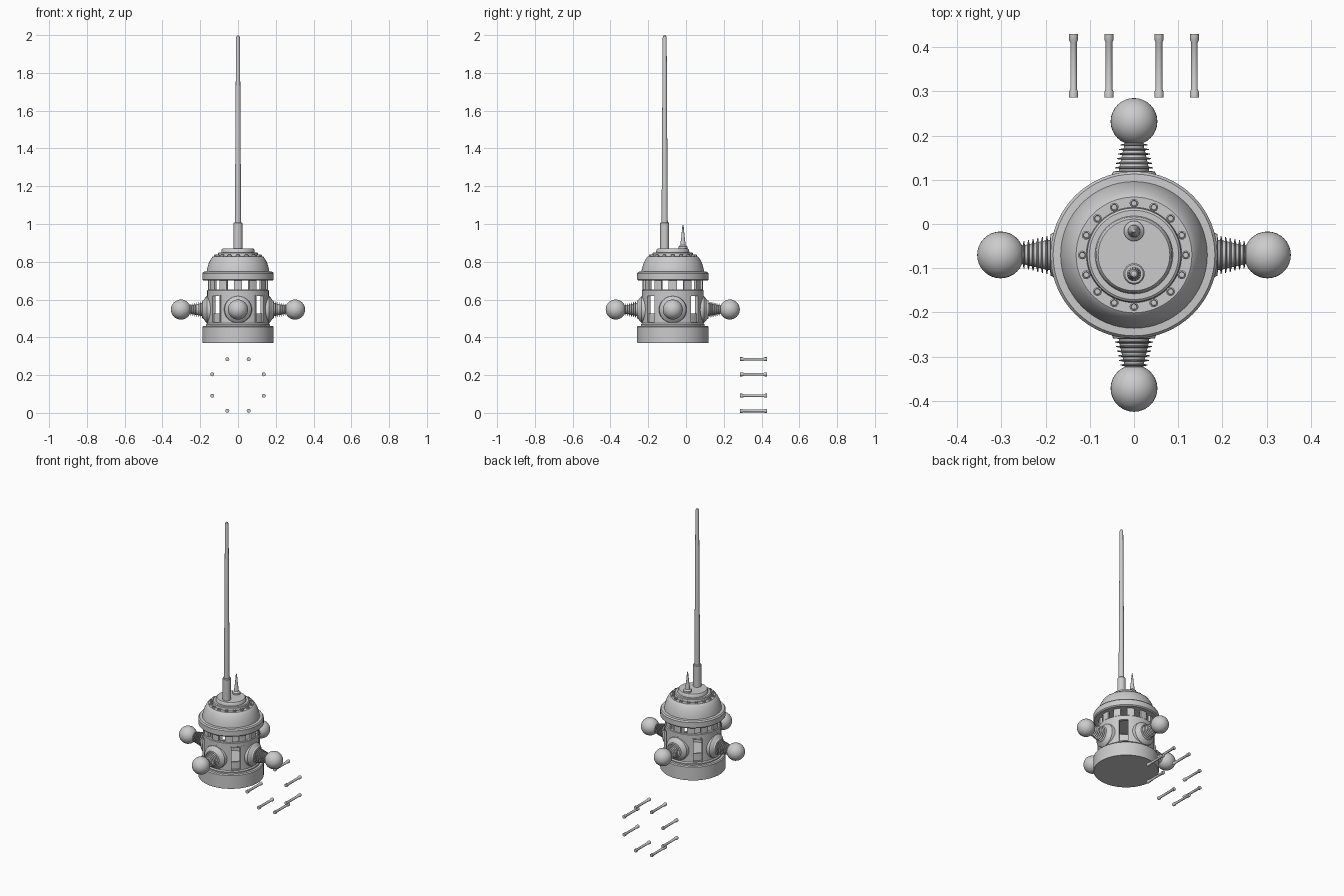
import bpy, bmesh, math
from mathutils import Matrix, Vector

if "Cube" in bpy.data.objects:
    bpy.data.objects.remove(bpy.data.objects["Cube"])

CY = -0.07                      # body axis (y)
C = Matrix.Translation((0, CY, 0))
RZ = lambda deg: Matrix.Rotation(math.radians(deg), 4, 'Z')


def finish(bm, name, mat):
    bmesh.ops.remove_doubles(bm, verts=bm.verts, dist=1e-5)
    bmesh.ops.recalc_face_normals(bm, faces=bm.faces)
    bm.transform(mat)
    me = bpy.data.meshes.new(name)
    bm.to_mesh(me)
    bm.free()
    ob = bpy.data.objects.new(name, me)
    bpy.context.collection.objects.link(ob)
    bpy.ops.object.select_all(action='DESELECT')
    ob.select_set(True)
    bpy.context.view_layer.objects.active = ob
    bpy.ops.object.shade_smooth_by_angle(angle=math.radians(32))
    return ob


def lathe(name, profile, mat=C, seg=48):
    """Spin an open (radius, z) profile around z."""
    bm = bmesh.new()
    vs = [bm.verts.new((r, 0, z)) for r, z in profile]
    es = [bm.edges.new(p) for p in zip(vs, vs[1:])]
    bmesh.ops.spin(bm, geom=vs + es, cent=(0, 0, 0), axis=(0, 0, 1),
                   angle=2 * math.pi, steps=seg, use_duplicate=False)
    return finish(bm, name, mat)


def arc_wall(name, r0, r1, z0, z1, mid, half, seg=12):
    """Curved wall block centred on angle mid (degrees)."""
    bm = bmesh.new()
    rows = []
    for i in range(seg + 1):
        a = math.radians(mid - half + 2 * half * i / seg)
        rows.append([bm.verts.new((r * math.cos(a), r * math.sin(a), z))
                     for r, z in ((r0, z0), (r1, z0), (r1, z1), (r0, z1))])
    for a, b in zip(rows, rows[1:]):
        for k in range(4):
            bm.faces.new((a[k], a[(k + 1) % 4], b[(k + 1) % 4], b[k]))
    bm.faces.new(rows[0])
    bm.faces.new(rows[-1][::-1])
    return finish(bm, name, C)


# solid base drum
lathe("base_drum", [(0, .37), (.187, .37), (.189, .373), (.189, .455),
                    (.184, .461), (0, .461)], seg=64)

# hollow body: lower and upper hoops, wall panels between four windows
R0, R1 = .143, .163
lathe("body_lower_hoop", [(R0, .46), (R1 + .006, .46), (R1 + .006, .468), (R1, .475),
                          (R0, .475), (R0, .46)])
lathe("body_upper_hoop", [(R0, .625), (R1, .625), (R1, .648), (R1 - .004, .652),
                          (R0, .652), (R0, .625)])
for k in range(4):
    arc_wall("body_wall", R0, R1, .475, .625, 90 * k, 34, 20)
    # window: lower panel and slim frame
    m = 90 * k + 45
    arc_wall("window_panel", R0 + .002, R1 - .007, .475, .526, m, 11, 6)
    for s in (-1, 1):
        arc_wall("window_side_frame", R0 + .004, R1 + .003, .475, .625, m + s * 10.2, 1.2, 2)
    for z in (.475, .619):
        arc_wall("window_cross_frame", R0 + .004, R1 + .003, z, z + .006, m, 11, 6)

# open gallery posts under the dome
for k in range(12):
    arc_wall("gallery_post", R0, R1 - .004, .65, .705, 30 * k, 8, 4)

# brim, dome and stepped cap
lathe("dome", [(0, .70), (.183, .70), (.189, .706), (.189, .739), (.183, .747),
               (.166, .748), (.163, .765), (.155, .792), (.145, .812), (.136, .825),
               (.131, .829), (.108, .829), (.106, .846), (.101, .85), (.088, .85),
               (.086, .864), (.081, .87), (0, .87)], seg=64)
for k in range(16):
    lathe("dome_bolt", [(.010, .825), (.010, .836), (.007, .838), (.006, .833), (0, .833)],
          C @ RZ(22.5 * k) @ Matrix.Translation((.117, 0, 0)), 12)

# four arms: flange, ribbed bellows, ball
bellows = [(0, .145), (.074, .145), (.071, .165), (.062, .174), (.05, .182), (.047, .189), (.034, .19)]
N = 6
for i in range(N):
    t = i / (N - 1)
    d = .197 + .052 * t
    core, disc = .034 - .012 * t, .043 - .012 * t
    bellows += [(core, d - .002), (disc, d - .001), (disc, d + .001), (core - .001, d + .003)]
bellows += [(.021, .262), (0, .262)]
for k, side in enumerate(("right", "back", "left", "front")):
    out = Matrix.Translation((0, CY, .547)) @ RZ(90 * k) @ Matrix.Rotation(math.pi / 2, 4, 'Y')
    lathe(side + "_bellows", bellows, out, 32)
    bm = bmesh.new()
    bmesh.ops.create_uvsphere(bm, u_segments=32, v_segments=16, radius=.053)
    finish(bm, side + "_ball", out @ Matrix.Translation((0, 0, .302)))

# tall mast with toothed collar
MAST = Matrix.Translation((0, -.113, 0))
lathe("mast_socket", [(0, .868), (.024, .868), (.024, 1.004), (.021, 1.008), (0, 1.008)], MAST, 24)
lathe("mast_rod", [(0, 1.0), (.0165, 1.0), (.0105, 1.985), (.007, 1.996), (0, 2.0)], MAST, 20)

# short spike
lathe("short_spike", [(0, .868), (.023, .868), (.023, .880), (.014, .888), (.0125, .905),
                      (.009, .93), (.004, .985), (0, 1.0)],
      Matrix.Translation((0, -.016, 0)), 24)

# ring of eight loose pins behind the body, lying along y
pin = [(0, .286), (.0105, .286), (.0105, .299), (.0075, .305), (.0075, .411),
       (.0105, .417), (.0105, .43), (0, .43)]
for k in range(8):
    a = math.radians(22.5 + 45 * k)
    pos = Matrix.Translation((.148 * math.cos(a), 0, .1475 + .148 * math.sin(a)))
    lathe("loose_pin", pin, pos @ Matrix.Rotation(-math.pi / 2, 4, 'X'), 12)
